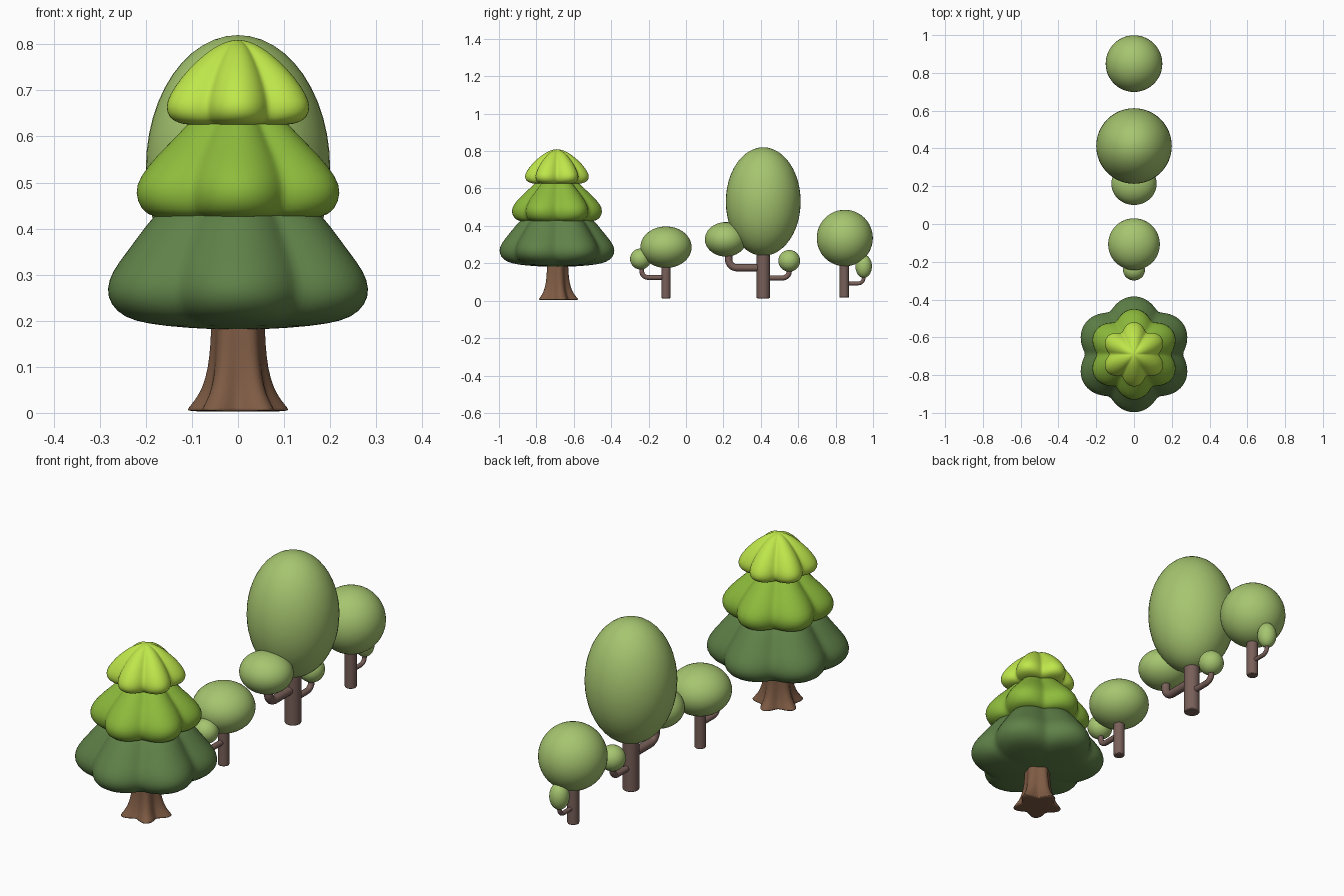
import bpy, bmesh
from math import cos, sin, pi

if "Cube" in bpy.data.objects:
    bpy.data.objects.remove(bpy.data.objects["Cube"])


def material(name, color):
    m = bpy.data.materials.new(name)
    m.diffuse_color = (*color, 1)
    m.use_nodes = True
    m.node_tree.nodes["Principled BSDF"].inputs["Base Color"].default_value = m.diffuse_color
    return m


DARK = material("dark_green", (0.115, 0.22, 0.065))
MID = material("mid_green", (0.27, 0.5, 0.045))
LIGHT = material("light_green", (0.52, 0.8, 0.07))
LEAF = material("leaf_green", (0.38, 0.56, 0.16))
BARK = material("pine_bark", (0.21, 0.105, 0.058))
WOOD = material("branch_wood", (0.19, 0.115, 0.1))


def lobed_lathe(name, profile, y, lobe, mat, segs=60):
    """Revolve (radius, z, depth) rows; lobe(angle) is 1 on a ridge, 0 in a valley."""
    bm = bmesh.new()
    rings = []
    for r, z, depth in profile:
        if r == 0:
            rings.append([bm.verts.new((0, y, z))] * segs)
            continue
        ring = []
        for i in range(segs):
            a = 2 * pi * i / segs + pi / 2
            q = r * (1 - depth * (1 - lobe(a)))
            ring.append(bm.verts.new((q * cos(a), y + q * sin(a), z)))
        rings.append(ring)
    for lo, hi in zip(rings, rings[1:]):
        for i in range(segs):
            j = (i + 1) % segs
            quad = list(dict.fromkeys((lo[i], lo[j], hi[j], hi[i])))
            bm.faces.new(quad)
    for f in bm.faces:
        f.smooth = True
    bmesh.ops.recalc_face_normals(bm, faces=bm.faces)
    me = bpy.data.meshes.new(name)
    bm.to_mesh(me)
    bm.free()
    ob = bpy.data.objects.new(name, me)
    bpy.context.collection.objects.link(ob)
    me.materials.append(mat)
    sub = ob.modifiers.new("smooth", 'SUBSURF')
    sub.levels = sub.render_levels = 1
    return ob


def crown(name, y, z, rx, ry, rz):
    bpy.ops.mesh.primitive_uv_sphere_add(segments=48, ring_count=24, location=(0, y, z))
    ob = bpy.context.object
    ob.name = name
    ob.scale = (rx, ry, rz)
    bpy.ops.object.shade_smooth()
    ob.data.materials.append(LEAF)


def trunk(name, y, r, z0, z1):
    bpy.ops.mesh.primitive_cylinder_add(vertices=32, radius=r, depth=z1 - z0,
                                        location=(0, y, (z0 + z1) / 2))
    ob = bpy.context.object
    ob.name = name
    bev = ob.modifiers.new("rim", 'BEVEL')
    bev.width, bev.segments = 0.004, 2
    bpy.ops.object.shade_smooth_by_angle()
    ob.data.materials.append(WOOD)


def branch(name, y0, y1, z0, z1, r, bend):
    """Pipe that leaves the trunk sideways, then turns up through a round elbow."""
    s = 1 if y1 > y0 else -1
    pts = [(y0, z0)]
    for i in range(9):
        a = pi / 2 * i / 8
        pts.append((y1 - s * bend * (1 - sin(a)), z0 + bend * (1 - cos(a))))
    pts.append((y1, z1))
    cu = bpy.data.curves.new(name, 'CURVE')
    cu.dimensions = '3D'
    cu.bevel_depth, cu.bevel_resolution, cu.use_fill_caps = r, 5, True
    sp = cu.splines.new('POLY')
    sp.points.add(len(pts) - 1)
    for p, (y, z) in zip(sp.points, pts):
        p.co = (0, y, z, 1)
    sp.use_smooth = True
    cu.materials.append(WOOD)
    bpy.context.collection.objects.link(bpy.data.objects.new(name, cu))


# Pine tree: five-ridged flared trunk and three six-lobed tiers
PY = -0.69
six = lambda a: abs(cos(3 * (a - pi / 2)))
five = lambda a: 0.5 + 0.5 * cos(5 * (a - pi / 2))

lobed_lathe("pine_trunk",
            [(0, .003, 0), (.113, .003, .33), (.116, .007, .33), (.108, .016, .32),
             (.088, .04, .28), (.073, .075, .22), (.064, .12, .17), (.06, .18, .14),
             (.06, .24, .14), (0, .24, 0)], PY, five, BARK)

tiers = {
    "pine_lower_tier": (DARK, .17, [
        (0, .18), (.12, .184), (.215, .193), (.27, .207), (.302, .235), (.312, .268),
        (.298, .308), (.262, .35), (.215, .41), (.16, .47), (0, .48)]),
    "pine_middle_tier": (MID, .2, [
        (0, .42), (.12, .42), (.2, .422), (.231, .44), (.246, .477), (.235, .512),
        (.19, .562), (.145, .6), (.1, .65), (0, .66)]),
    "pine_top_tier": (LIGHT, .25, [
        (0, .623), (.08, .623), (.14, .626), (.166, .64), (.174, .664), (.165, .69),
        (.135, .73), (.1, .763), (.06, .793), (.025, .807), (0, .81)]),
}
for name, (mat, depth, prof) in tiers.items():
    lobed_lathe(name, [(r, z, depth) for r, z in prof], PY, six, mat)

# Small round tree with one side branch
trunk("small_tree_trunk", -0.107, .025, .013, .22)
crown("small_tree_crown", -0.107, .286, .137, .137, .111)
branch("small_tree_branch", -0.107, -0.237, .124, .2, .013, .035)
crown("small_tree_side_crown", -0.243, .223, .058, .056, .056)

# Tall tree with two side branches
trunk("tall_tree_trunk", .413, .036, .013, .32)
crown("tall_tree_crown", .413, .53, .2, .2, .29)
branch("tall_tree_front_branch", .413, .228, .176, .28, .02, .045)
crown("tall_tree_front_crown", .213, .328, .12, .112, .092)
branch("tall_tree_back_branch", .413, .552, .122, .19, .014, .035)
crown("tall_tree_back_crown", .552, .213, .058, .058, .058)

# Round tree at the back with one side branch
trunk("round_tree_trunk", .846, .026, .017, .24)
crown("round_tree_crown", .849, .335, .15, .15, .151)
branch("round_tree_branch", .846, .95, .092, .16, .01, .03)
crown("round_tree_side_crown", .95, .184, .044, .044, .062)
